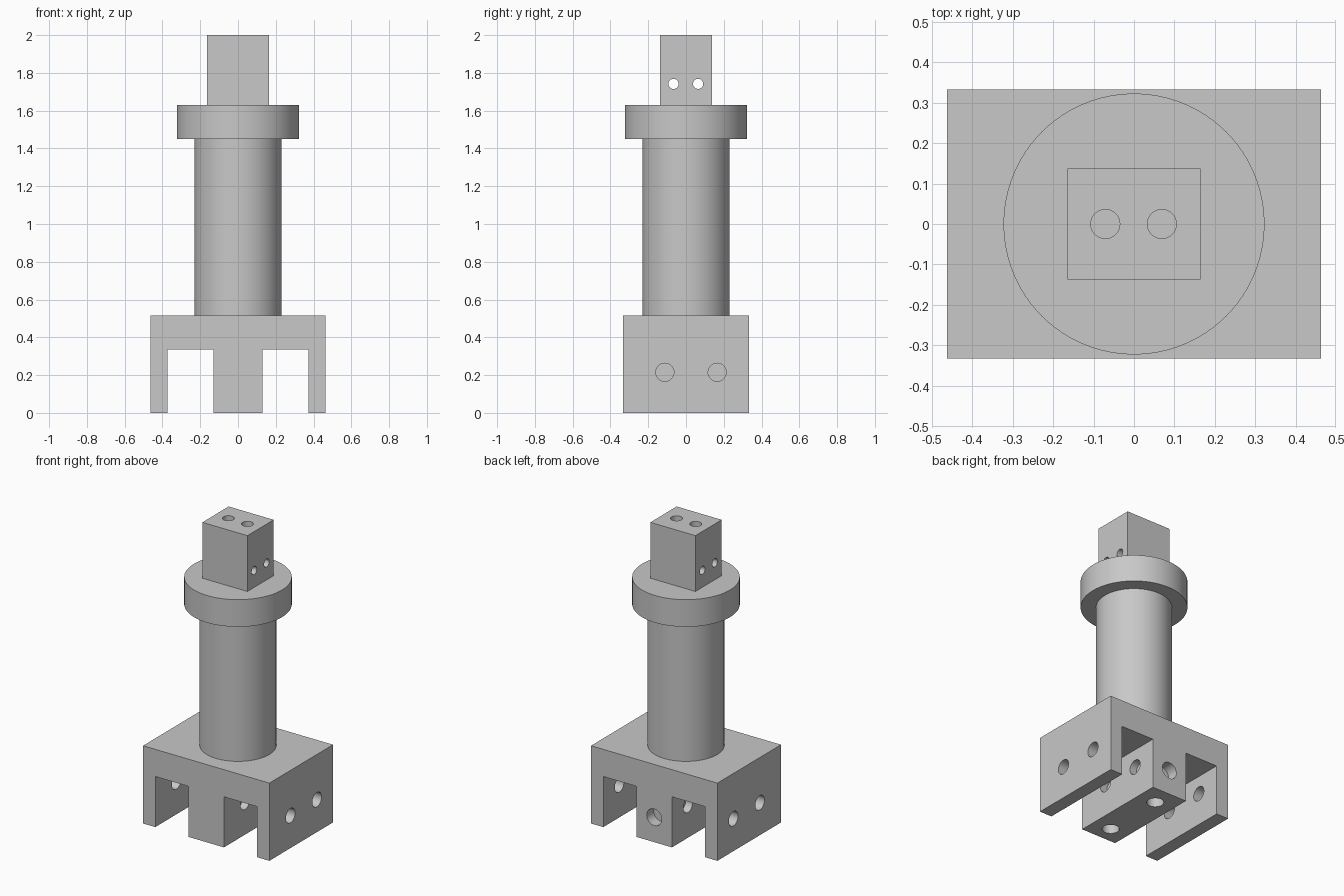
import bpy, bmesh
from math import radians
from mathutils import Matrix, Vector

cube = bpy.data.objects.get("Cube")
if cube:
    bpy.data.objects.remove(cube, do_unlink=True)

grey = bpy.data.materials.new("plain grey")
grey.use_nodes = True
grey.diffuse_color = (0.58, 0.58, 0.58, 1)
grey.node_tree.nodes["Principled BSDF"].inputs["Base Color"].default_value = (0.58, 0.58, 0.58, 1)


def make_object(name, bm):
    bmesh.ops.recalc_face_normals(bm, faces=bm.faces)
    mesh = bpy.data.meshes.new(name)
    bm.to_mesh(mesh)
    bm.free()
    mesh.materials.append(grey)
    obj = bpy.data.objects.new(name, mesh)
    bpy.context.collection.objects.link(obj)
    return obj


def add_rod(bm, start, end, radius, sides=32):
    start, end = Vector(start), Vector(end)
    axis = end - start
    turn = axis.to_track_quat('Z', 'Y').to_matrix().to_4x4()
    bmesh.ops.create_cone(bm, cap_ends=True, segments=sides, radius1=radius, radius2=radius,
                          depth=axis.length, matrix=Matrix.Translation((start + end) / 2) @ turn)


def finish(obj, holes=()):
    bpy.ops.object.select_all(action='DESELECT')
    bpy.context.view_layer.objects.active = obj
    obj.select_set(True)
    if holes:
        bm = bmesh.new()
        for hole in holes:
            add_rod(bm, *hole)
        cutter = make_object("hole_cutter", bm)
        cutter.hide_render = True
        mod = obj.modifiers.new("holes", 'BOOLEAN')
        mod.operation, mod.solver, mod.object = 'DIFFERENCE', 'EXACT', cutter
        bpy.ops.object.modifier_apply(modifier=mod.name)
        bpy.data.objects.remove(cutter, do_unlink=True)
    bpy.ops.object.shade_smooth_by_angle(angle=radians(30))


# Forked base: three-legged profile extruded front to back
half = [(0.13, 0), (0.13, 0.335), (0.373, 0.335), (0.373, 0), (0.463, 0), (0.463, 0.515)]
outline = half + [(-x, z) for x, z in reversed(half)]
bm = bmesh.new()
face = bm.faces.new([bm.verts.new((x, -0.333, z)) for x, z in outline])
new = bmesh.ops.extrude_face_region(bm, geom=[face])["geom"]
bmesh.ops.translate(bm, vec=(0, 0.666, 0),
                    verts=[v for v in new if isinstance(v, bmesh.types.BMVert)])
base = make_object("forked_base", bm)

# Through holes in the outer legs, shallow sockets in the middle leg
holes = []
for side in (-1, 1):
    for y in (-0.112, 0.165):
        holes.append(((side * 0.33, y, 0.215), (side * 0.5, y, 0.215), 0.048))
        holes.append(((side * 0.08, y, 0.215), (side * 0.2, y, 0.215), 0.048))
# Sockets under and behind the middle leg
for y in (-0.22, 0.2):
    holes.append(((0, y, -0.05), (0, y, 0.13), 0.052))
holes.append(((0, 0.26, 0.165), (0, 0.4, 0.165), 0.055))
finish(base, holes)

# Round column and collar
for name, low, high, radius in (("column", 0.515, 1.45, 0.23), ("collar", 1.45, 1.63, 0.323)):
    bm = bmesh.new()
    add_rod(bm, (0, 0, low), (0, 0, high), radius, 96)
    finish(make_object(name, bm))

# Square head with two cross holes and two sockets on top
bm = bmesh.new()
bmesh.ops.create_cube(bm, size=1, matrix=Matrix.Translation((0, 0, 1.815))
                      @ Matrix.Diagonal((0.33, 0.275, 0.37, 1)))
head = make_object("square_head", bm)
holes = [((-0.3, y, 1.742), (0.3, y, 1.742), 0.027) for y in (-0.066, 0.064)]
holes += [((x, 0, 1.82), (x, 0, 2.1), 0.036) for x in (-0.071, 0.069)]
finish(head, holes)
